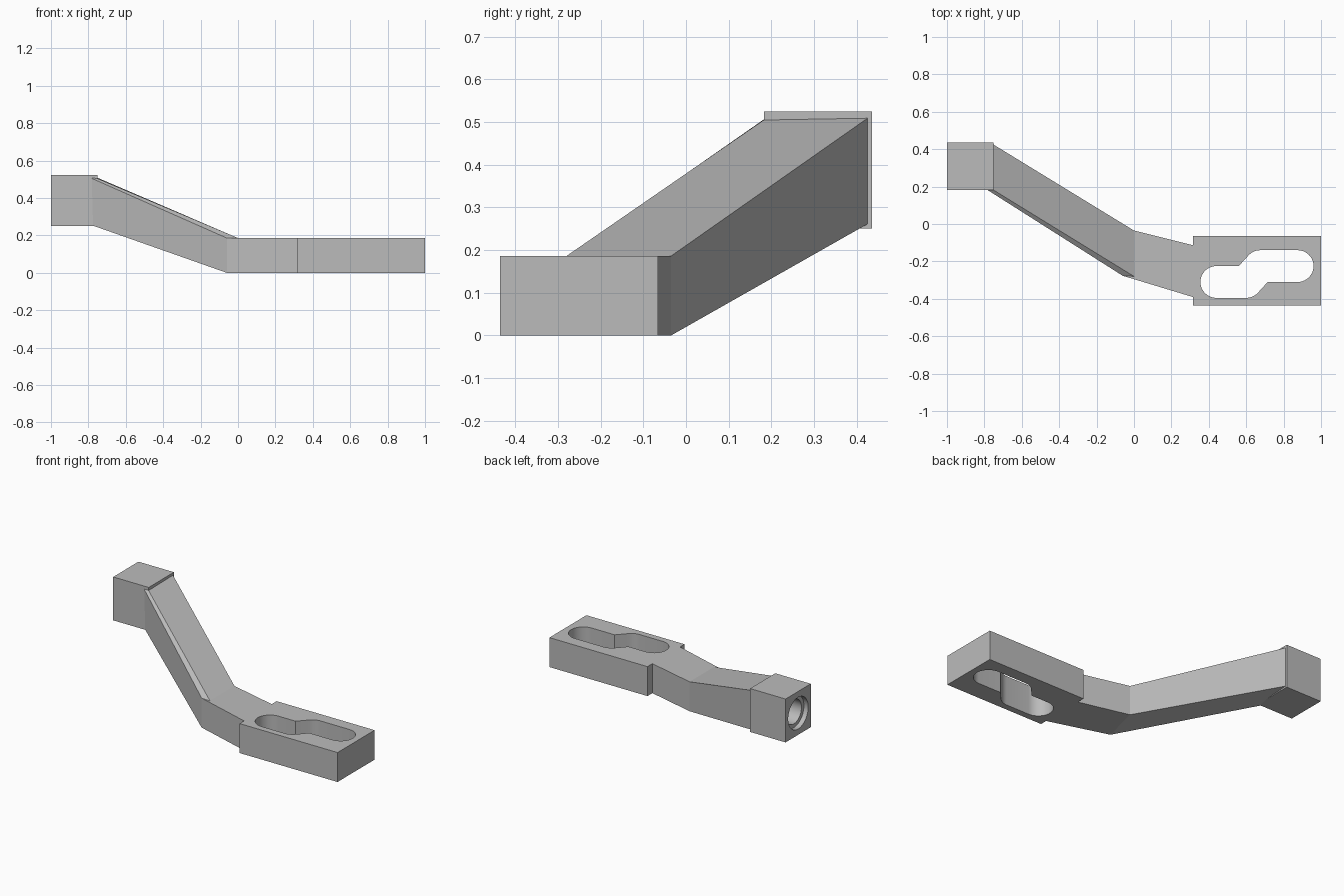
import bpy, bmesh, math
from mathutils import Vector

cube = bpy.data.objects.get("Cube")
if cube:
    bpy.data.objects.remove(cube, do_unlink=True)

grey = bpy.data.materials.new("plain_grey")
grey.use_nodes = True
grey.diffuse_color = (0.5, 0.5, 0.5, 1)
grey.node_tree.nodes["Principled BSDF"].inputs["Base Color"].default_value = grey.diffuse_color


def loft(name, rings):
    """Closed solid through matching rings of points."""
    bm = bmesh.new()
    loops = [[bm.verts.new(p) for p in ring] for ring in rings]
    n = len(loops[0])
    for a, b in zip(loops, loops[1:]):
        for i in range(n):
            j = (i + 1) % n
            bm.faces.new((a[i], a[j], b[j], b[i]))
    bm.faces.new(loops[0])
    bm.faces.new(loops[-1])
    bmesh.ops.recalc_face_normals(bm, faces=bm.faces)
    mesh = bpy.data.meshes.new(name)
    bm.to_mesh(mesh)
    bm.free()
    mesh.materials.append(grey)
    obj = bpy.data.objects.new(name, mesh)
    bpy.context.collection.objects.link(obj)
    return obj


def prism(name, outline, z0, z1):
    return loft(name, [[(x, y, z) for x, y in outline] for z in (z0, z1)])


def box(name, x0, x1, y0, y1, z0, z1):
    return prism(name, [(x0, y0), (x1, y0), (x1, y1), (x0, y1)], z0, z1)


def arc(cx, cy, r, start, end):
    steps = max(2, abs(end - start) // 9)
    angles = [math.radians(start + (end - start) * i / steps) for i in range(steps + 1)]
    return [(cx + r * math.cos(a), cy + r * math.sin(a)) for a in angles]


def cut(obj, cutter):
    """Subtract the cutter and discard it."""
    mod = obj.modifiers.new("cut", 'BOOLEAN')
    mod.operation, mod.solver, mod.object = 'DIFFERENCE', 'EXACT', cutter
    bpy.context.view_layer.objects.active = obj
    bpy.ops.object.modifier_apply(modifier=mod.name)
    bpy.data.objects.remove(cutter, do_unlink=True)


def smooth(obj):
    bpy.ops.object.select_all(action='DESELECT')
    obj.select_set(True)
    bpy.context.view_layer.objects.active = obj
    bpy.ops.object.shade_smooth_by_angle(angle=math.radians(30))


THICK = 0.186

# Mounting plate with its stepped slot
plate = box("mounting_plate", 0.315, 1, -0.435, -0.065, 0, THICK)
R = 0.085
low, high = -0.31, -0.225
slot = (arc(0.60, low, R, -90, -45) + [(0.715, low)]
        + arc(0.875, high, R, -90, 90)
        + arc(0.675, high, R, 90, 135) + [(0.56, high)]
        + arc(0.44, low, R, 90, 270))
cut(plate, prism("slot_cutter", slot, -0.1, 0.3))
smooth(plate)

# Bent arm: back bottom, back top, front top inner, front top outer, front bottom
loft("bent_arm", [
    [(-0.755, 0.427, 0.262), (-0.755, 0.427, 0.51), (-0.765, 0.19, 0.51),
     (-0.782, 0.181, 0.505), (-0.775, 0.181, 0.252)],
    [(0, -0.035, 0), (0, -0.035, THICK), (0, -0.28, THICK),
     (-0.06, -0.277, THICK), (-0.06, -0.277, 0)],
    [(0.32, -0.115, 0), (0.32, -0.115, THICK), (0.32, -0.385, THICK),
     (0.32, -0.392, THICK), (0.32, -0.392, 0)],
])

# End block with a stepped blind bore
block = box("end_block", -1, -0.752, 0.183, 0.435, 0.25, 0.524)
for radius, depth in ((0.1, 0.03), (0.076, 0.2)):
    circle = arc(0.309, 0.387, radius, 0, 360)[:-1]
    cut(block, loft("bore_cutter", [[(x, y, z) for y, z in circle]
                                    for x in (-1.1, depth - 1)]))
smooth(block)
